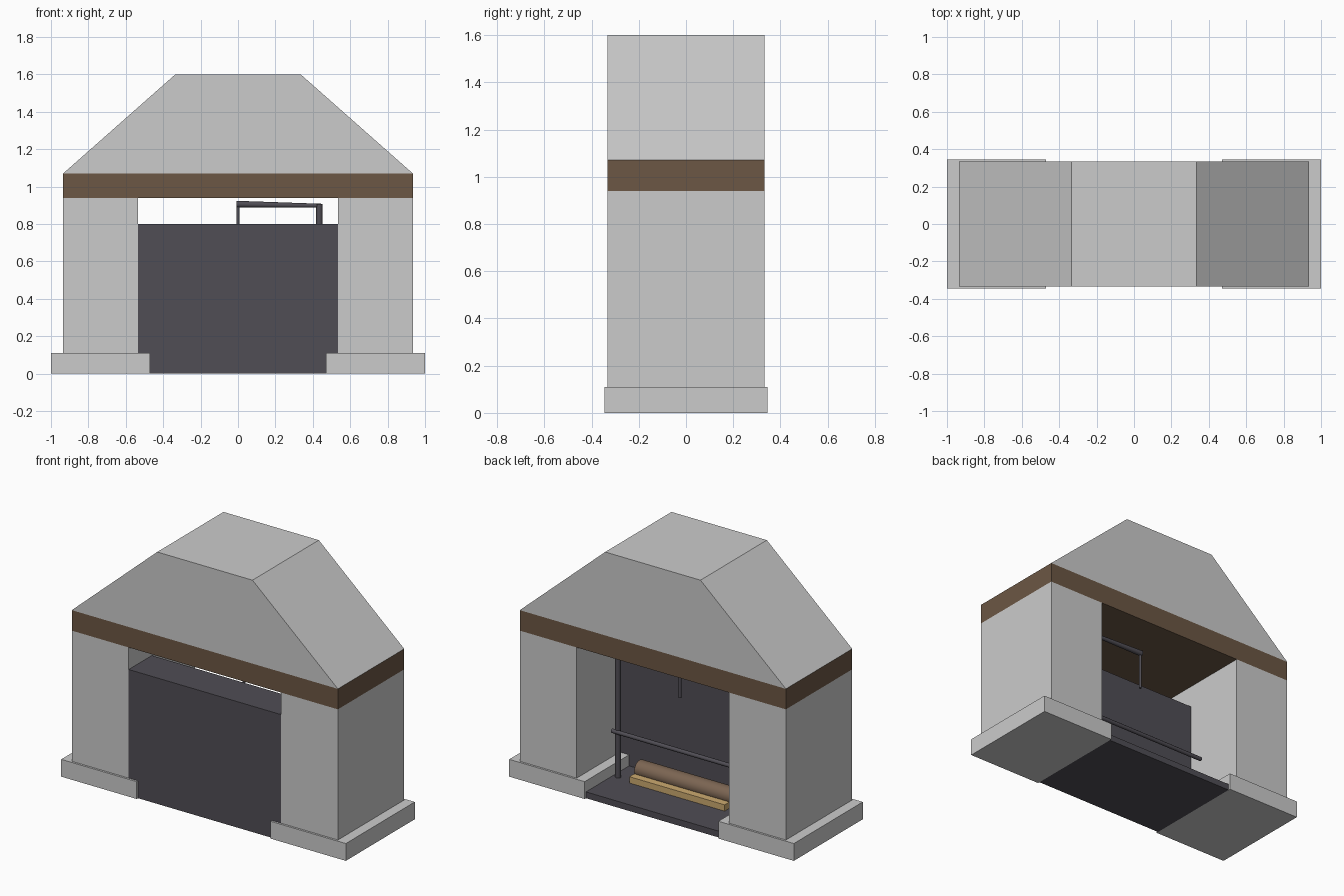
import bpy, bmesh
from math import radians
from mathutils import Vector

if "Cube" in bpy.data.objects:
    bpy.data.objects.remove(bpy.data.objects["Cube"])


def material(name, rgb):
    m = bpy.data.materials.new(name)
    m.diffuse_color = (*rgb, 1)
    m.use_nodes = True
    m.node_tree.nodes["Principled BSDF"].inputs["Base Color"].default_value = m.diffuse_color
    return m


SOOT = material("dark_iron", (0.08, 0.075, 0.09))
BEAM = material("dark_wood", (0.15, 0.095, 0.058))
BARK = material("bark", (0.2, 0.13, 0.085))
SPLIT = material("split_wood", (0.6, 0.4, 0.16))


def finish(name, bm, mat):
    bmesh.ops.recalc_face_normals(bm, faces=bm.faces)
    me = bpy.data.meshes.new(name)
    bm.to_mesh(me)
    bm.free()
    ob = bpy.data.objects.new(name, me)
    bpy.context.collection.objects.link(ob)
    if mat:
        me.materials.append(mat)
    return ob


def box(name, x, y, z, mat=None, top_x=None):
    """Box from (min, max) ranges; top_x gives the half width of a tapered top."""
    bm = bmesh.new()
    bmesh.ops.create_cube(bm, size=1)
    for v in bm.verts:
        top = v.co.z > 0
        v.co = [r[c > 0] for r, c in zip((x, y, z), v.co)]
        if top and top_x:
            v.co.x = top_x if v.co.x > 0 else -top_x
    return finish(name, bm, mat)


def rod(name, a, b, r1, mat, r2=None, sides=12):
    """Round bar between two points, radius r1 at a and r2 at b."""
    a, b = Vector(a), Vector(b)
    bm = bmesh.new()
    bmesh.ops.create_cone(bm, cap_ends=True, segments=sides, radius1=r1,
                          radius2=r2 or r1, depth=(b - a).length)
    ob = finish(name, bm, mat)
    ob.rotation_mode = 'QUATERNION'
    ob.rotation_quaternion = (b - a).to_track_quat('Z', 'Y')
    ob.location = (a + b) / 2
    bpy.context.view_layer.objects.active = ob
    bpy.ops.object.select_all(action='DESELECT')
    ob.select_set(True)
    bpy.ops.object.shade_smooth_by_angle(angle=radians(35))
    return ob


D = (-0.333, 0.333)

# Stone bases and pillars on both sides
for side, s in (("left", -1), ("right", 1)):
    box(side + "_base", sorted((s * 0.47, s * 1.0)), (-0.346, 0.346), (0, 0.11))
    box(side + "_pillar", sorted((s * 0.535, s * 0.935)), D, (0.11, 0.94))

# Wooden mantel beam and tapered hood
box("mantel_beam", (-0.935, 0.935), D, (0.94, 1.07), BEAM)
box("hood", (-0.935, 0.935), D, (1.07, 1.6), top_x=0.335)

# Fire back wall and hearth floor
box("fire_back", (-0.535, 0.535), (-0.333, -0.1), (0.005, 0.8), SOOT)
box("hearth_floor", (-0.47, 0.47), D, (0, 0.04), SOOT)

# Pot crane: post, arm and hanging hook
rod("crane_post", (0.435, 0.06, 0.04), (0.435, 0.06, 0.907), 0.017, SOOT)
rod("crane_arm", (0.45, 0.06, 0.898), (-0.008, 0.06, 0.906), 0.01, SOOT, 0.018)
rod("crane_hook", (0, 0.06, 0.66), (0, 0.06, 0.9), 0.008, SOOT)

# Fire bar across the opening
rod("fire_bar", (-0.468, 0.073, 0.33), (0.468, 0.073, 0.33), 0.013, SOOT)

# Firewood
rod("round_log", (-0.335, -0.012, 0.094), (0.335, -0.012, 0.094), 0.054, BARK, sides=16)
box("split_log", (-0.335, 0.335), (0.042, 0.09), (0.04, 0.08), SPLIT)
